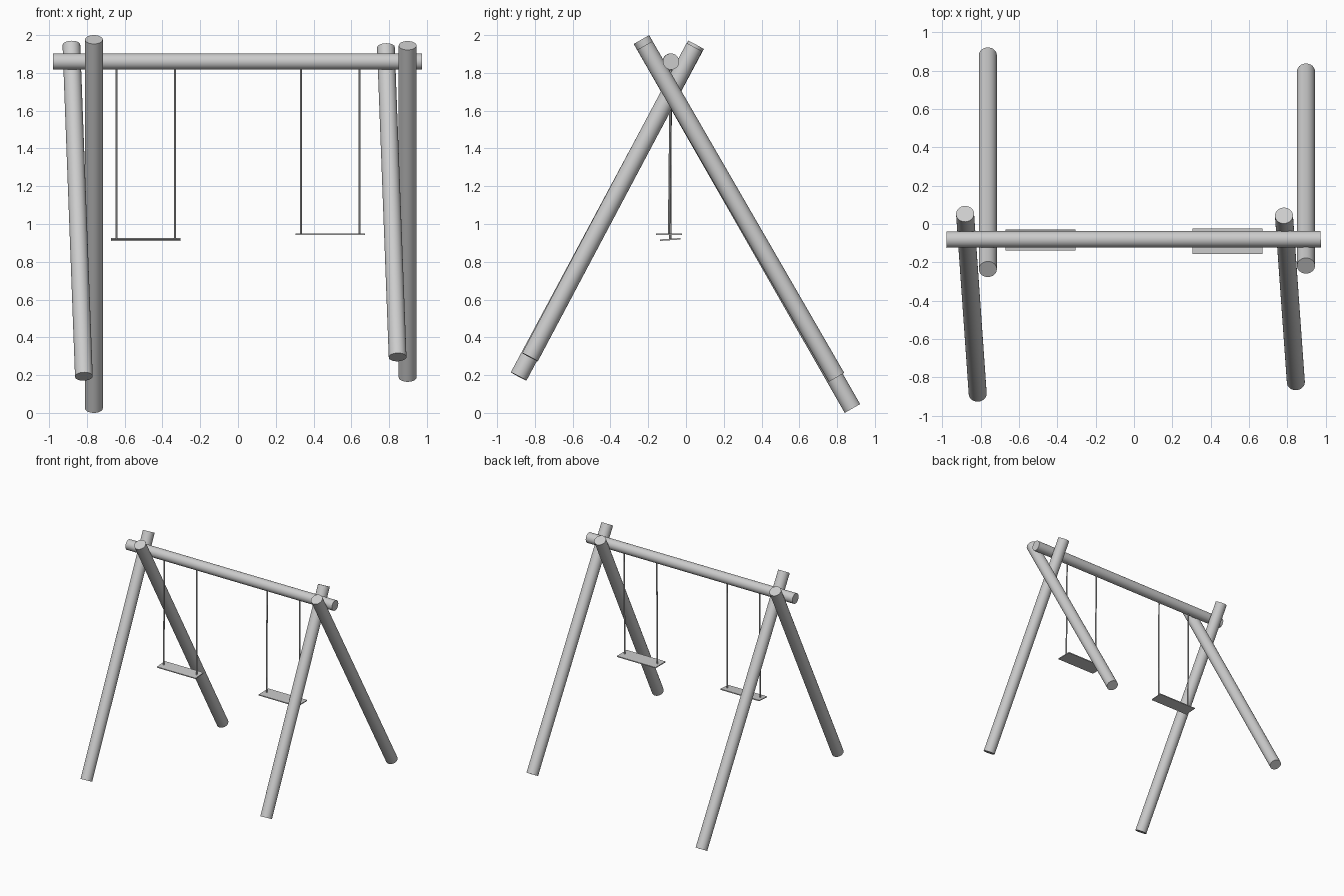
import bpy
from mathutils import Vector

if "Cube" in bpy.data.objects:
    bpy.data.objects.remove(bpy.data.objects["Cube"])


def pole(name, a, b, r, sides=32):
    """Cylinder running from point a to point b."""
    a, b = Vector(a), Vector(b)
    d = b - a
    bpy.ops.mesh.primitive_cylinder_add(vertices=sides, radius=r, depth=d.length,
                                        location=(a + b) / 2)
    ob = bpy.context.object
    ob.name = name
    ob.rotation_euler = d.to_track_quat('Z', 'Y').to_euler()
    bpy.ops.object.shade_smooth_by_angle()
    return ob


# crossbeam
BEAM_Y, BEAM_Z = -0.08, 1.86
pole("crossbeam", (-0.98, BEAM_Y - 0.001, BEAM_Z), (0.975, BEAM_Y + 0.001, BEAM_Z), 0.043)

# crossed legs, each sunk to a different depth: bottom and top centres
LEG_R = 0.047
legs = {
    "back_leg_left": ((-0.763, 0.881, 0.0235), (-0.763, -0.236, 1.9765)),
    "back_leg_right": ((0.898, 0.797, 0.188), (0.898, -0.218, 1.945)),
    "front_leg_left": ((-0.816, -0.886, 0.193), (-0.882, 0.053, 1.948)),
    "front_leg_right": ((0.845, -0.826, 0.295), (0.783, 0.044, 1.935)),
}
for name, (bottom, top) in legs.items():
    pole(name, bottom, top, LEG_R)


# swings: flat seat on two ropes
def swing(side, x, y, z, depth, roll, tilt):
    bpy.ops.mesh.primitive_cube_add(size=1, location=(x, y, z))
    seat = bpy.context.object
    seat.name = "seat_" + side
    seat.scale = (0.367, depth, 0.008)
    seat.rotation_euler = (tilt, roll, 0)
    for tag, s in (("a", -1), ("b", 1)):
        pole(f"rope_{side}_{tag}", (x + s * 0.155, y, z), (x + s * 0.155, BEAM_Y, BEAM_Z),
             0.006, 8)


swing("left", -0.488, -0.084, 0.918, 0.108, 0.0, 0.07)
swing("right", 0.488, -0.090, 0.945, 0.135, 0.0, 0.0)
